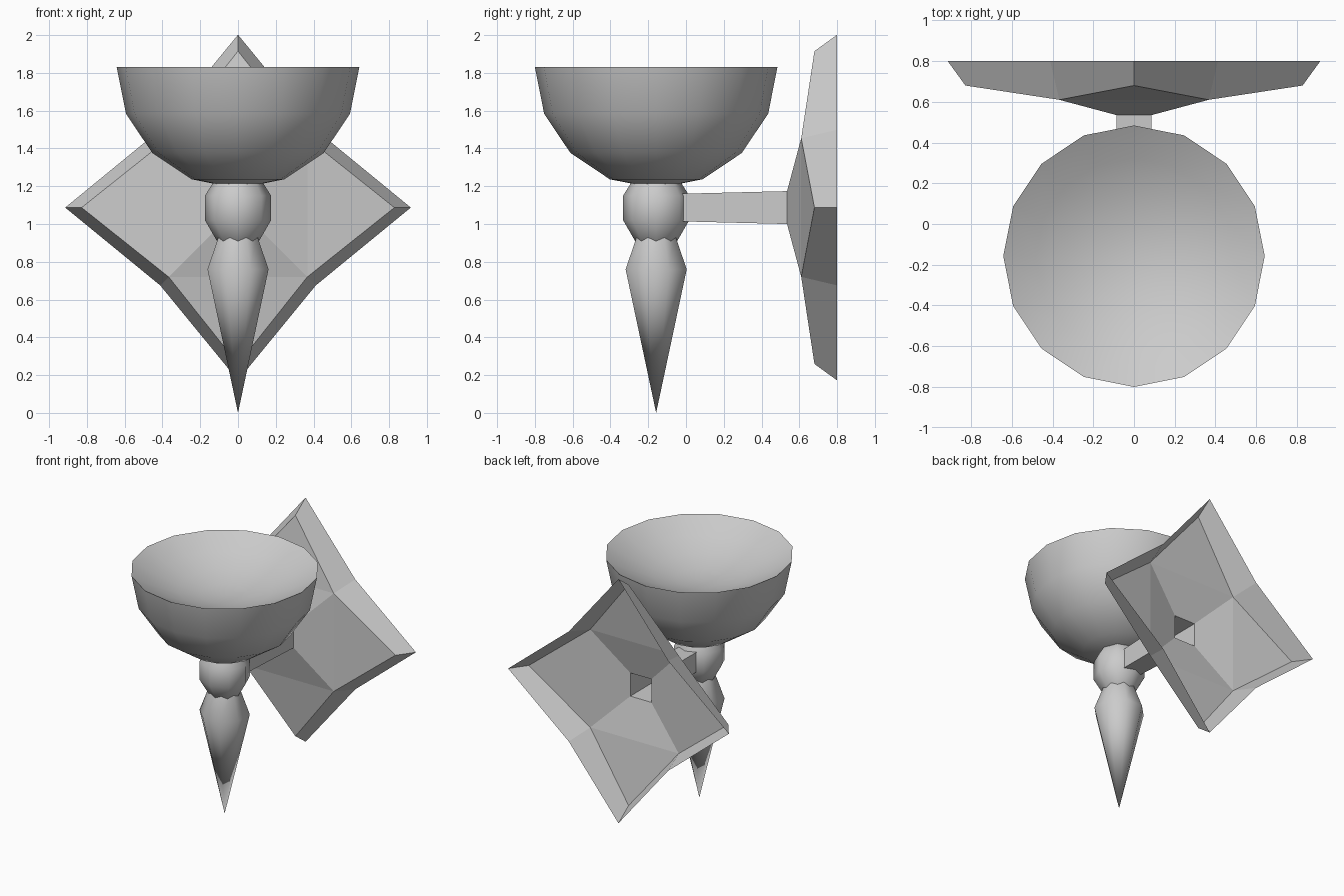
import bpy
import bmesh
from math import sin, cos, pi, radians

if "Cube" in bpy.data.objects:
    bpy.data.objects.remove(bpy.data.objects["Cube"])

AXIS_Y = -0.158  # axis of bowl, knob and drop
PLATE_Z = 1.087  # axis of arm and wall plate


def finish(name, bm, smooth_angle=None):
    bmesh.ops.recalc_face_normals(bm, faces=bm.faces[:])
    mesh = bpy.data.meshes.new(name)
    bm.to_mesh(mesh)
    bm.free()
    obj = bpy.data.objects.new(name, mesh)
    bpy.context.collection.objects.link(obj)
    if smooth_angle is not None:
        bpy.ops.object.select_all(action='DESELECT')
        obj.select_set(True)
        bpy.context.view_layer.objects.active = obj
        bpy.ops.object.shade_smooth_by_angle(angle=radians(smooth_angle))
    return obj


def bridge(bm, lower, upper):
    n = max(len(lower), len(upper))
    for i in range(n):
        j = (i + 1) % n
        if len(lower) == 1:
            bm.faces.new((lower[0], upper[j], upper[i]))
        elif len(upper) == 1:
            bm.faces.new((lower[i], lower[j], upper[0]))
        else:
            bm.faces.new((lower[i], lower[j], upper[j], upper[i]))


def lathe(name, profile, sides, smooth_angle, turn=0.0):
    """Spin (radius, z) points about the lamp axis."""
    bm = bmesh.new()
    rings = []
    for r, z in profile:
        count = sides if r > 0 else 1
        rings.append([bm.verts.new((r * cos(2 * pi * i / sides + turn),
                                    AXIS_Y + r * sin(2 * pi * i / sides + turn), z))
                      for i in range(count)])
    for a, b in zip(rings, rings[1:]):
        bridge(bm, a, b)
    return finish(name, bm, smooth_angle)


# Bowl: hemisphere outside, shallow smooth dish inside
R, RIM, DISH = 0.642, 1.83, 0.20
outside = [(R * sin(i * pi / 8), RIM - R * cos(i * pi / 8)) for i in range(5)]
inside = [(R * f, RIM - DISH * (1 - f * f)) for f in (0.75, 0.5, 0.25, 0)]
lathe("bowl", outside + inside, 16, 80)

# Faceted knob under the bowl
lathe("knob", [(0.07, 0.875), (0.10, 0.89), (0.175, 1.02), (0.175, 1.15), (0.125, 1.23)], 8, 42)

# Pointed drop pendant, its flats facing the knob's corners
lathe("drop", [(0, 0.0), (0.175, 0.76), (0.105, 0.95)], 8, 80, pi / 8)

# Hollow square arm flowing into the star-shaped wall plate
bm = bmesh.new()


def square(half, y):
    return [bm.verts.new((sx * half, y, PLATE_Z + sz * half))
            for sx, sz in ((1, 1), (-1, 1), (-1, -1), (1, -1))]


def diamond(half, y):
    return [bm.verts.new((dx * half, y, PLATE_Z + dz * half))
            for dx, dz in ((0, 1), (-1, 0), (0, -1), (1, 0))]


arm_start, arm_end = square(0.073, -0.03), square(0.087, 0.535)
corners, tips = square(0.367, 0.61), diamond(0.828, 0.68)
rim_corners, rim_tips = square(0.412, 0.80), diamond(0.915, 0.80)
bridge(bm, arm_start, arm_end)
bridge(bm, arm_end, corners)
for i in range(4):
    j = (i + 1) % 4
    bm.faces.new((corners[i], corners[j], tips[i]))
    bm.faces.new((corners[i], tips[i], rim_tips[i], rim_corners[i]))
    bm.faces.new((tips[i], corners[j], rim_corners[j], rim_tips[i]))
finish("wall_plate_and_arm", bm)
